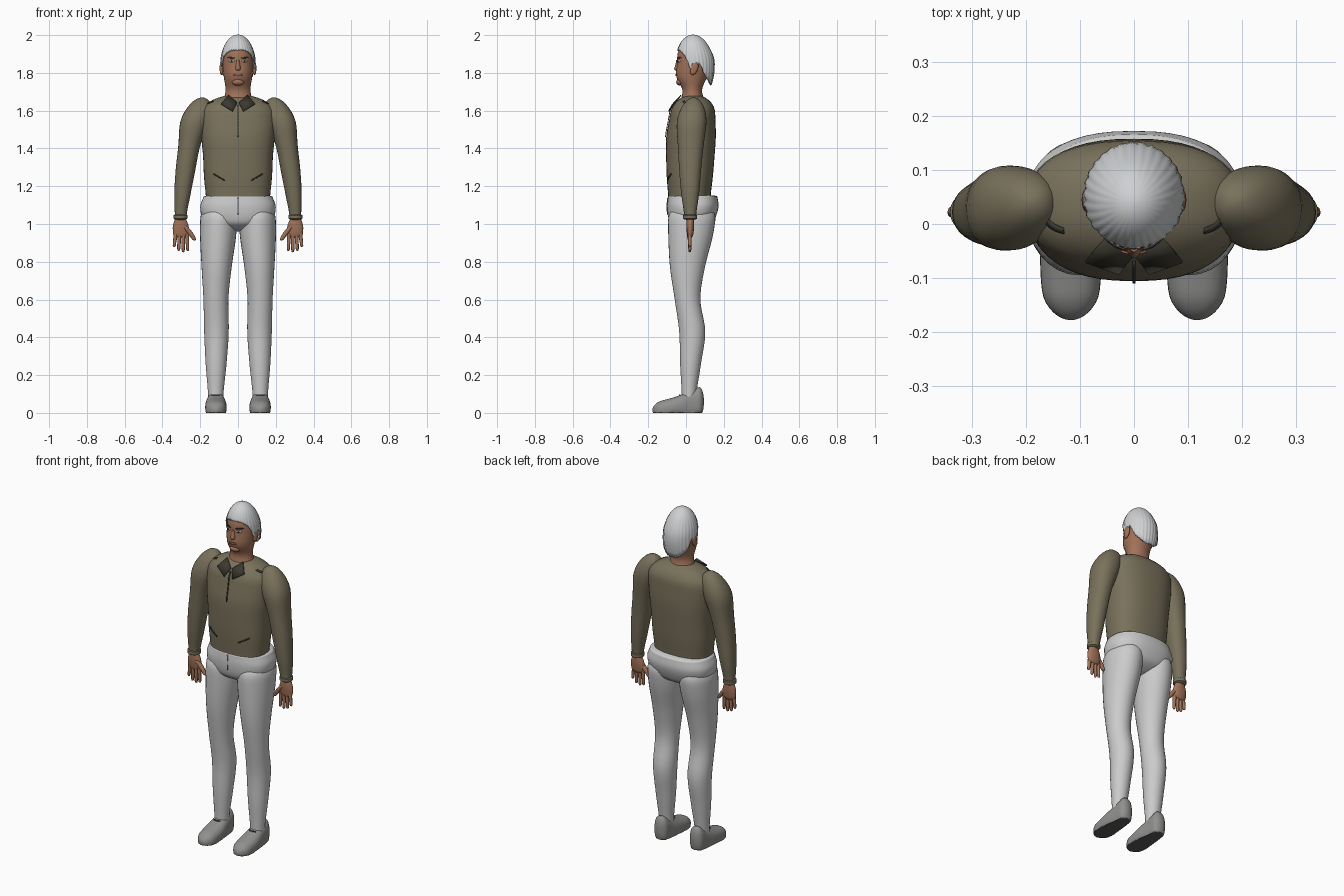
import bpy, bmesh, math

if "Cube" in bpy.data.objects:
    bpy.data.objects.remove(bpy.data.objects["Cube"])


def material(name, red, green, blue):
    mat = bpy.data.materials.new(name)
    mat.use_nodes = True
    mat.diffuse_color = (red, green, blue, 1)
    shader = mat.node_tree.nodes["Principled BSDF"]
    shader.inputs["Base Color"].default_value = (red, green, blue, 1)
    shader.inputs["Roughness"].default_value = 0.8
    return mat


SKIN = material("skin", .36, .17, .1)
HAIR = material("silver hair", .62, .63, .64)
JACKET = material("olive jacket", .19, .165, .105)
TRIM = material("dark olive trim", .045, .042, .03)
PANTS = material("pale grey trousers", .6, .6, .6)
SHOE = material("grey shoe", .28, .28, .27)
SOLE = material("dark sole", .1, .1, .1)
WHITE = material("eye white", .7, .7, .68)
DARK = material("dark brow and iris", .05, .045, .045)
LIP = material("lip", .28, .1, .07)

made = []


def build(name, verts, faces, mat, mirror=False, thickness=0):
    mesh = bpy.data.meshes.new(name)
    mesh.from_pydata(verts, [], faces)
    bm = bmesh.new()
    bm.from_mesh(mesh)
    bmesh.ops.recalc_face_normals(bm, faces=bm.faces)
    bm.to_mesh(mesh)
    bm.free()
    mesh.materials.append(mat)
    part = bpy.data.objects.new(name, mesh)
    bpy.context.collection.objects.link(part)
    if thickness:
        solid = part.modifiers.new("thickness", "SOLIDIFY")
        solid.thickness, solid.offset = thickness, 0
    if mirror:
        part.modifiers.new("mirror", "MIRROR")
    made.append(part)
    return part


def track(values, t):
    """Smooth curve through evenly spaced values; a single number is constant."""
    if not isinstance(values, tuple):
        return values
    last = len(values) - 1
    i = min(int(t * last), last - 1)
    u = t * last - i
    a, b, c, d = (values[min(max(i + k, 0), last)] for k in range(-1, 3))
    return b + u / 2 * (c - a + u * (2*a - 5*b + 4*c - d + u * (3 * (b - c) + d - a)))


class Body:
    """A tapering form: centre and half size change along its length; ends may be domed."""

    def __init__(self, low, high, x, width, y, depth, dome_low=0, dome_high=0, power=2):
        self.low, self.high, self.power = low, high, power
        self.tracks = (x, width, y, depth)
        self.domes = (dome_low, dome_high)

    def at(self, h):
        t = min(max((h - self.low) / (self.high - self.low), 0), 1)
        x, width, y, depth = (track(values, t) for values in self.tracks)
        size = 1
        for dome, gap in zip(self.domes, (h - self.low, self.high - h)):
            if gap < dome:
                size *= math.sqrt(max(1 - (1 - gap / dome) ** 2, .002))
        return x, width * size, y, depth * size

    def front(self, x, z, lift):
        cx, width, y, depth = self.at(z)
        u = min(abs(x - cx) / width, 1)
        return x, y - depth * (1 - u ** self.power) ** (1 / self.power) - lift, z


def signed_power(v, e):
    return math.copysign(abs(v) ** e, v)


def loft(name, mat, body, mirror=False, sides=32, rings=28, along_y=False):
    verts, faces = [], []
    for r in range(rings):
        h = body.low + (body.high - body.low) * (1 - math.cos(math.pi * r / (rings - 1))) / 2
        x, width, y, depth = body.at(h)
        for k in range(sides):
            a = math.tau * k / sides
            p = x + width * signed_power(math.cos(a), 2 / body.power)
            q = y + depth * signed_power(math.sin(a), 2 / body.power)
            verts.append((p, h, max(q, 0)) if along_y else (p, q, h))
            if r:
                i, j = r * sides + k, r * sides + (k + 1) % sides
                faces.append((i - sides, j - sides, j, i))
    faces += [tuple(range(sides)), tuple(range(len(verts) - sides, len(verts)))]
    return build(name, verts, faces, mat, mirror)


def mark(name, mat, body, start, end, half, lens=False, lift=.002, mirror=True):
    """Thin strip or lens laid on the front of a body, from start to end in (x, z)."""
    steps = 10
    verts = []
    dx, dz = end[0] - start[0], end[1] - start[1]
    length = math.hypot(dx, dz)
    for i in range(steps + 1):
        t = i / steps
        w = half * math.sqrt(1.01 - (2 * t - 1) ** 2) if lens else half
        for side in (w, -w):
            verts.append(body.front(start[0] + dx * t - dz / length * side,
                                    start[1] + dz * t + dx / length * side, lift))
    faces = [(2*i, 2*i + 1, 2*i + 3, 2*i + 2) for i in range(steps)]
    build(name, verts, faces, mat, mirror, .004)


# Jacket: body, round-shouldered sleeves and cuffs
torso = Body(1.14, 1.685, 0, (.17, .18, .185, .195, .2, .19),
             (.018, .02, .023, .027, .035, .04), (.112, .122, .128, .131, .12, .115),
             dome_high=.1, power=2.4)
loft("jacket_body", JACKET, torso, sides=48)
sleeve = Body(1.03, 1.67, (.304, .294, .278, .258, .23, .19), (.03, .043, .052, .058, .077, .09),
              (.022, .022, .022, .025, .03, .04), (.03, .047, .058, .068, .08, .08),
              dome_high=.16, power=2.2)
loft("sleeves", JACKET, sleeve, mirror=True)
loft("cuffs", JACKET, Body(1.02, 1.055, .304, .037, .022, .037, .01, .01), mirror=True, rings=10)

# Collar flaps, zip, pockets and shoulder seams
collar = [(.052, -.026, 1.682), (.09, -.07, 1.635), (.028, -.092, 1.597), (.004, -.06, 1.642)]
build("collar_flaps", collar, [range(4)], TRIM, True, .006)
mark("zip", TRIM, torso, (0, 1.46), (0, 1.63), .003, lift=.004, mirror=False)
mark("pocket_slits", TRIM, torso, (.07, 1.23), (.13, 1.265), .003)
mark("shoulder_seams", TRIM, torso, (.13, 1.65), (.18, 1.63), .002)

# Trousers
hips = Body(.96, 1.155, 0, (.1, .18, .2, .18), (.025, .03, .036, .035), (.09, .122, .136, .13),
            .05, .008, 2.4)
loft("trouser_seat", PANTS, hips, sides=48)
leg = Body(.085, 1.12, (.118, .116, .114, .117, .113, .105, .1),
           (.04, .055, .065, .066, .08, .096, .098), (.016, .024, .033, .008, .008, .025, .035),
           (.038, .055, .069, .068, .093, .119, .13), dome_high=.1)
loft("trouser_legs", PANTS, leg, mirror=True, rings=40)
mark("fly_seam", SHOE, hips, (0, 1.05), (0, 1.14), .002, lift=.001, mirror=False)

# Shoes, with the underside as sole
shoe = Body(-.178, .095, .117, (.045, .055, .056, .046, .04),
            (.015, .02, .035, .045, .06), (.04, .05, .055, .075, .085), .05, .03, 2.4)
shoes = loft("shoes", SHOE, shoe, mirror=True, along_y=True)
shoes.data.materials.append(SOLE)
for face in shoes.data.polygons:
    face.material_index = int(face.center.z < .003)
mark("shoe_tabs", SOLE, leg, (.095, .095), (.14, .095), .003, lift=.014)

# Hands: palms, four fingers and thumb
loft("palms", SKIN, Body(.925, 1.05, (.302, .303, .306), (.04, .042, .022), .023,
                         (.014, .02, .018), dome_low=.02), mirror=True, sides=20, rings=14)
for i, label in enumerate(("index", "middle", "ring", "little")):
    x = .27 + .02 * i
    tip = .85 + .007 * (i - 1) ** 2
    finger = Body(tip, .95, (x + .004 * (i - 1), x), (.008, .011), .02, (.008, .011), dome_low=.01)
    loft(label + "_fingers", SKIN, finger, mirror=True, sides=10, rings=10)
loft("thumbs", SKIN, Body(.912, .995, (.23, .255, .285), (.01, .016, .015), .018,
                          (.01, .014, .015), .01, .01), mirror=True, sides=12, rings=14)

# Head, neck and facial features
head = Body(1.64, 1.985, 0, (.078, .066, .075, .081, .076, .06),
            (.035, .033, .03, .042, .045, .045), (.065, .052, .081, .09, .088, .07), dome_high=.09)
loft("head", SKIN, head, sides=40, rings=36)
loft("nose", SKIN, Body(1.81, 1.868, 0, (.016, .013, .008), -.04, (.026, .018, .012), .012),
     sides=14, rings=12)
loft("chin", SKIN, Body(1.733, 1.77, 0, .032, -.03, .022, .018, .018), sides=16, rings=12)
loft("ears", SKIN, Body(1.788, 1.862, .087, .01, (.035, .045, .048), .02, .03, .03),
     mirror=True, sides=14, rings=12)
mark("eye_whites", WHITE, head, (.02, 1.862), (.048, 1.862), .006, True, .001)
mark("irises", DARK, head, (.029, 1.862), (.039, 1.862), .005, True, .003)
mark("eyebrows", DARK, head, (.015, 1.879), (.055, 1.881), .003, True)
mark("mouth", LIP, head, (-.024, 1.789), (.024, 1.789), .006, True, mirror=False)

# Hair: strands fall from the crown to a hem that dips at sideburns and nape
scalp = Body(1.72, 2, 0, (.08, .09, .09, .083, .08), (.05, .052, .05, .042, .038),
             (.08, .093, .098, .09, .085), dome_high=.12)
hem = (1.92, 1.92, 1.91, 1.88, 1.8, 1.85, 1.79, 1.76, 1.74, 1.74)
columns, rows = 120, 18
verts, faces = [], []
for c in range(columns):
    a = math.tau * c / columns
    around = min(c, columns - c) / (columns / 2)
    bottom = track(hem, around) + .004 * math.sin(c * 2.1)
    for r in range(rows):
        t = r / (rows - 1)
        z = scalp.high - (scalp.high - bottom) * t ** 2
        x, width, y, depth = scalp.at(z)
        ripple = 1 + .016 * t * math.sin(c * math.pi / 2)
        verts.append((width * ripple * math.sin(a), y - depth * ripple * math.cos(a), z))
        if r:
            i, j = c * rows + r, (c + 1) % columns * rows + r
            faces.append((i - 1, i, j, j - 1))
faces.append([c * rows for c in range(columns)])
build("hair", verts, faces, HAIR, thickness=.005)

# Smooth shading that keeps crisp edges
bpy.ops.object.select_all(action="DESELECT")
for part in made:
    part.select_set(True)
bpy.context.view_layer.objects.active = made[0]
bpy.ops.object.shade_smooth_by_angle(angle=math.radians(45))
